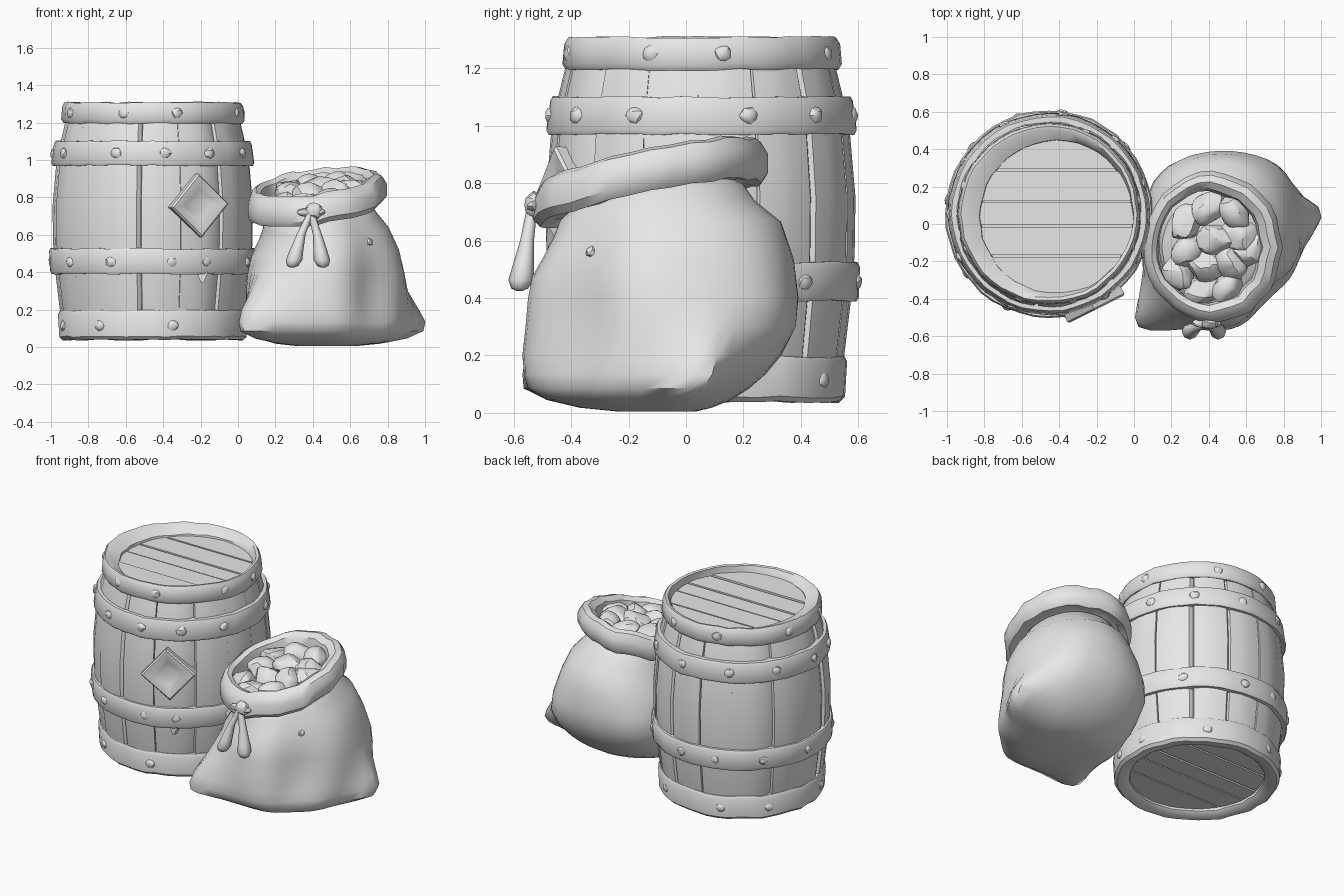
import bpy, math, random
from mathutils import Vector, Matrix

random.seed(7)
if "Cube" in bpy.data.objects:
    bpy.data.objects.remove(bpy.data.objects["Cube"])

grey = bpy.data.materials.new("plain_grey")
grey.use_nodes = True
grey.diffuse_color = (0.8, 0.8, 0.8, 1)
grey.node_tree.nodes["Principled BSDF"].inputs["Base Color"].default_value = (0.8, 0.8, 0.8, 1)

BX, BY = -0.455, 0.054         # barrel axis
TAU = math.tau


def make(name, verts, faces, angle=35):
    me = bpy.data.meshes.new(name)
    me.from_pydata([tuple(v) for v in verts], [], faces)
    me.materials.append(grey)
    ob = bpy.data.objects.new(name, me)
    bpy.context.collection.objects.link(ob)
    bpy.ops.object.select_all(action='DESELECT')
    ob.select_set(True)
    bpy.context.view_layer.objects.active = ob
    bpy.ops.object.mode_set(mode='EDIT')
    bpy.ops.mesh.select_all(action='SELECT')
    bpy.ops.mesh.normals_make_consistent(inside=False)
    bpy.ops.object.mode_set(mode='OBJECT')
    bpy.ops.object.shade_smooth_by_angle(angle=math.radians(angle))


def loft(name, rings, wrap=False, angle=35):
    """Skin a list of closed rings; wrap joins last to first, otherwise ends are capped."""
    n, m = len(rings[0]), len(rings)
    faces = []
    for i in range(m if wrap else m - 1):
        a, b = i * n, (i + 1) % m * n
        faces += [(a + j, a + (j + 1) % n, b + (j + 1) % n, b + j) for j in range(n)]
    if not wrap:
        faces += [tuple(range(n))[::-1], tuple(range((m - 1) * n, m * n))]
    make(name, [p for r in rings for p in r], faces, angle)


def polar(r, a, z):
    return Vector((BX + r * math.cos(a), BY + r * math.sin(a), z))


def lump(name, loc, size, jitter=0.0, sub=2, turn=0.0, chips=0):
    """Rounded lump turned about z; chips cuts random flat facets into it."""
    bpy.ops.mesh.primitive_ico_sphere_add(subdivisions=sub, radius=1)
    ob = bpy.context.object
    ob.name = name
    mat = Matrix.LocRotScale(Vector(loc), Matrix.Rotation(turn, 3, 'Z').to_quaternion(), Vector(size))
    cuts = [Vector([random.gauss(0, 1) for _ in range(3)]).normalized() for _ in range(chips)]
    for v in ob.data.vertices:
        co = v.co * (1 + random.uniform(-jitter, jitter))
        for c in cuts:
            co -= c * max(co.dot(c) - 0.76, 0)
        v.co = mat @ co
    ob.data.materials.append(grey)
    bpy.ops.object.shade_smooth_by_angle(angle=math.radians(28))


# Barrel staves: bulging profile with a groove between neighbours
body = [(0.1, 0.475), (0.2, 0.497), (0.4, 0.521), (0.55, 0.533), (0.75, 0.536),
        (0.97, 0.517), (1.1, 0.492), (1.2, 0.468), (1.23, 0.458)]
STAVES = 15
angles = []
for s in range(STAVES):
    bump = random.uniform(-0.004, 0.004)
    skew = random.uniform(-0.12, 0.12)
    for f, d in ((0, -0.018), (0.03, 0), (0.35, 0.004), (0.65, 0.004), (0.97, 0)):
        angles.append(((s + skew + f) / STAVES * TAU, d + bump))
loft("barrel_staves", [[polar(r + d, a, z) for a, d in angles] for z, r in body], angle=30)


# Hoops: worn rings with low rivets; the inner lip can sit off centre
def hoop(name, profile, rivets, rivet_z, shift=Vector()):
    n = 44
    rings = []
    for i in range(n):
        w, h = random.uniform(-0.004, 0.004), random.uniform(-0.004, 0.004)
        rings.append([polar(r + w, i / n * TAU, z + h) + (shift if r < 0.42 else Vector())
                      for r, z in profile])
    loft(name, rings, wrap=True, angle=40)
    r = max(p[0] for p in profile)
    for k in range(rivets):
        a = (k + random.uniform(0.2, 0.6)) / rivets * TAU
        lump(name + "_rivet", polar(r - 0.012, a, rivet_z), (0.02, 0.032, 0.03), 0.1, 2, a)


def band(z0, z1, r0, r1, inner):
    return [(inner, z0), (r0 - 0.008, z0), (r0, z0 + 0.015),
            (r1, z1 - 0.015), (r1 - 0.008, z1), (inner, z1)]


LIP = Vector((0.04, -0.015, 0))
hoop("upper_hoop", band(0.97, 1.1, 0.541, 0.527, 0.46), 11, 1.035)
hoop("lower_hoop", band(0.39, 0.525, 0.551, 0.555, 0.49), 11, 0.455)
hoop("top_rim", [(0.44, 1.195), (0.475, 1.195), (0.488, 1.215), (0.482, 1.285), (0.468, 1.308),
                 (0.45, 1.305), (0.41, 1.268), (0.405, 1.23)], 8, 1.25, LIP)
hoop("bottom_rim", [(0.44, 0.195), (0.5, 0.195), (0.51, 0.175), (0.503, 0.055), (0.485, 0.038),
                    (0.435, 0.04), (0.41, 0.06), (0.405, 0.11)], 8, 0.115)


# Lids: planks cut to a circle
def lid(name, z0, z1, r, shift):
    cuts = [-r, -0.21, -0.05, 0.08, 0.25, r]
    for lo, hi in zip(cuts, cuts[1:]):
        lo, hi = lo + 0.005, hi - 0.005
        ys = [lo + (hi - lo) * i / 6 for i in range(7)]
        half = [(math.sqrt(max(r * r - y * y, 0.0001)), y) for y in ys]
        outline = half + [(-x, y) for x, y in reversed(half)]
        dz = random.uniform(-0.008, 0.008)
        loft(name, [[Vector((BX + x, BY + y, z + dz)) + shift for x, y in outline] for z in (z0, z1)])


lid("top_lid_plank", 1.22, 1.256, 0.42, LIP)
lid("bottom_lid_plank", 0.08, 0.12, 0.42, Vector())

# Diamond plaque with raised frame and shallow dished centre
a = math.atan2(-0.47, 0.235)
frame = Matrix.Translation(polar(0.515, a, 0.757)) @ Matrix.Rotation(a + math.pi / 2, 4, 'Z')
rings = []
for s, depth in ((0.165, 0.02), (0.172, -0.045), (0.16, -0.055), (0.135, -0.053), (0.08, -0.032), (0.04, -0.026)):
    rings.append([frame @ Vector((s * math.cos(q), depth, s * math.sin(q)))
                  for q in (k * TAU / 4 + 0.06 for k in range(4))])
loft("diamond_plaque", rings, angle=25)

# Splinter hanging below the lower hoop
p = polar(0.53, math.atan2(-0.47, 0.27), 0.39)
loft("splinter", [[p + Vector((x, y, z)) for x, y in ((-w, -.01), (w, -.01), (w, .03), (-w, .03))]
                  for w, z in ((0.03, 0.01), (0.008, -0.045))])

# Sack body: rows of z, centre x, centre y, half width, half depth
sack = [(0.004, 0.47, -0.1, 0.15, 0.13), (0.018, 0.47, -0.14, 0.27, 0.23), (0.045, 0.47, -0.165, 0.35, 0.32),
        (0.085, 0.47, -0.165, 0.395, 0.385), (0.135, 0.47, -0.145, 0.41, 0.42), (0.2, 0.47, -0.12, 0.42, 0.45),
        (0.3, 0.47, -0.09, 0.425, 0.47), (0.4, 0.47, -0.08, 0.42, 0.47),
        (0.5, 0.465, -0.08, 0.395, 0.455), (0.6, 0.46, -0.08, 0.345, 0.41), (0.67, 0.44, -0.11, 0.305, 0.35),
        (0.73, 0.42, -0.12, 0.285, 0.32), (0.76, 0.41, -0.12, 0.26, 0.28)]
# Swellings and flats: direction, angular spread, push x, push y, height, height spread
bulges = [(0.33, 0.27, 0.15, 0.08, 0.1, 0.15), (-2.37, 0.36, -0.16, -0.11, 0.1, 0.22),
          (-0.8, 0.4, -0.06, 0.06, 0.32, 0.3), (0.85, 0.4, 0.035, 0.035, 0.3, 0.2),
          (2.4, 0.45, -0.03, 0.03, 0.3, 0.2)]


def tilt(x, y):
    return 0.13 * (x - 0.42) + 0.2 * (y + 0.12)


N = 48
rings = []
for z, cx, cy, rx, ry in sack:
    ring = []
    for i in range(N):
        q = i / N * TAU
        v = Vector((cx + rx * math.cos(q), cy + ry * math.sin(q), z))
        for bq, spread, px, py, bz, tall in bulges:
            dq = math.atan2(math.sin(q - bq), math.cos(q - bq))
            w = math.exp(-(dq / spread) ** 2 - ((z - bz) / tall) ** 2)
            v += Vector((px, py, 0)) * w * min(z / 0.06, 1)
        v.z += tilt(v.x, v.y) * min(max((z - 0.4) / 0.3, 0), 1)
        v += 0.002 * Vector((random.uniform(-1, 1), random.uniform(-1, 1), 0))
        ring.append(v)
    rings.append(ring)
loft("sack_body", rings, angle=50)

# Rolled sack mouth: tilted, uneven ring, wider on its left side
section = [(0.82, -0.06), (0.95, -0.08), (1.01, -0.05), (1.01, 0.015), (0.95, 0.06),
           (0.86, 0.075), (0.77, 0.055), (0.74, 0.0), (0.74, -0.07)]
rings = []
n = 32
for i in range(n):
    q = i / n * TAU
    w, h = random.uniform(-0.009, 0.009), random.uniform(-0.007, 0.007)
    ring = []
    for s, dz in section:
        x = 0.418 - 0.08 * (1 - s) + (0.366 * s + w) * math.cos(q)
        y = -0.125 + (0.4 * s + w) * math.sin(q)
        ring.append(Vector((x, y, 0.81 + tilt(x, y) + dz + h)))
    rings.append(ring)
loft("sack_mouth", rings, wrap=True, angle=40)

# Chunky faceted goods filling the sack
spots = [(0.4, 0.08), (0.54, 0.07), (0.28, 0.0), (0.57, -0.06), (0.28, -0.14), (0.44, -0.08), (0.38, -0.23),
         (0.53, -0.21), (0.24, -0.27), (0.5, -0.34), (0.36, -0.35), (0.62, -0.14)]
for x, y in spots:
    dome = 0.05 * (1 - ((x - 0.41) ** 2 + (y + 0.12) ** 2) / 0.09)
    lump("sack_goods", (x, y, 0.785 + tilt(x, y) + dome), (0.11, 0.09, 0.08), 0.02, 3,
         random.uniform(0, 3), 12)

# Tie: knot with two loops and two tapered tassels
lump("tie_knot", (0.405, -0.53, 0.725), (0.05, 0.035, 0.045), 0.08)
for name, x in (("right_tassel", 0.29), ("left_tassel", 0.455)):
    lump(name + "_loop", ((x + 0.8) / 3, -0.53, 0.72), (0.05, 0.025, 0.022), 0.08)
    rings = []
    for t, r in ((0, 0.018), (0.4, 0.024), (0.7, 0.037), (0.87, 0.044), (0.97, 0.03), (1, 0.012)):
        c = Vector((0.39 + (x - 0.39) * t ** 0.7, -0.535 - 0.045 * t, 0.72 - 0.295 * t))
        rings.append([c + Vector((r * math.cos(k * TAU / 8), r * math.sin(k * TAU / 8), 0)) for k in range(8)])
    loft(name, rings, angle=50)

# Small bead on the sack's side
lump("sack_bead", (0.7, -0.325, 0.56), (0.025, 0.025, 0.022), 0.12, 1)
